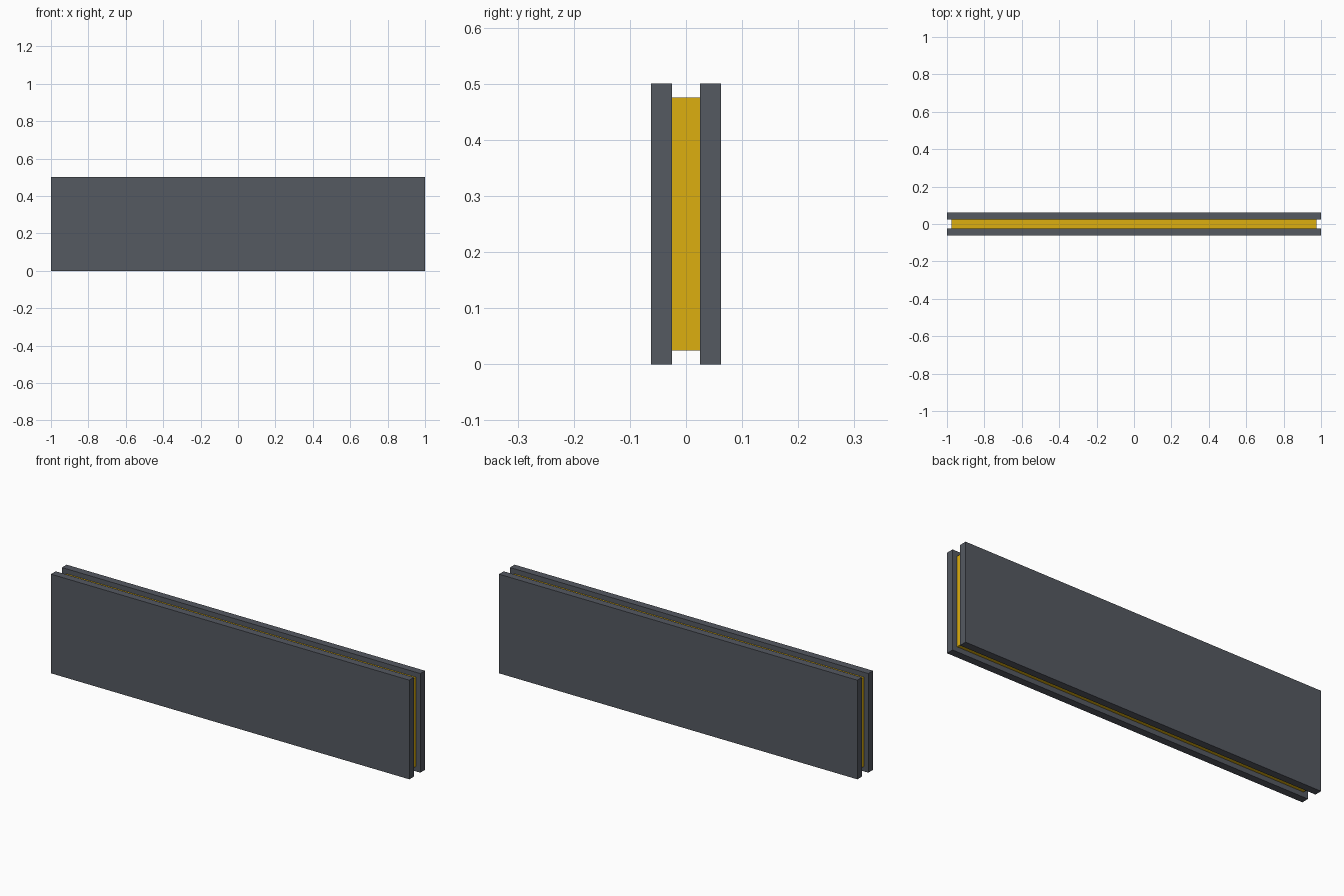
import bpy

if "Cube" in bpy.data.objects:
    bpy.data.objects.remove(bpy.data.objects["Cube"])

LENGTH, HEIGHT = 2.0, 0.5
CORE_HALF, OUTER_HALF, INSET = 0.025, 0.0625, 0.025


def material(name, color):
    mat = bpy.data.materials.new(name)
    mat.diffuse_color = color
    mat.use_nodes = True
    mat.node_tree.nodes["Principled BSDF"].inputs["Base Color"].default_value = mat.diffuse_color
    return mat


def box(name, size, location, mat):
    bpy.ops.mesh.primitive_cube_add(size=1, location=location)
    obj = bpy.context.object
    obj.name = name
    obj.scale = size
    bpy.ops.object.transform_apply(location=False, rotation=False, scale=True)
    obj.data.materials.append(mat)
    return obj


dark = material("dark_grey", (0.09, 0.10, 0.12, 1))
yellow = material("yellow", (0.72, 0.43, 0.005, 1))

# Outer plates, front and back
for name, side in (("front_plate", -1), ("back_plate", 1)):
    box(name, (LENGTH, OUTER_HALF - CORE_HALF, HEIGHT),
        (0, side * (OUTER_HALF + CORE_HALF) / 2, HEIGHT / 2), dark)

# Yellow core, recessed on all four edges
box("core_panel", (LENGTH - 2 * INSET, 2 * CORE_HALF, HEIGHT - 2 * INSET),
    (0, 0, HEIGHT / 2), yellow)
